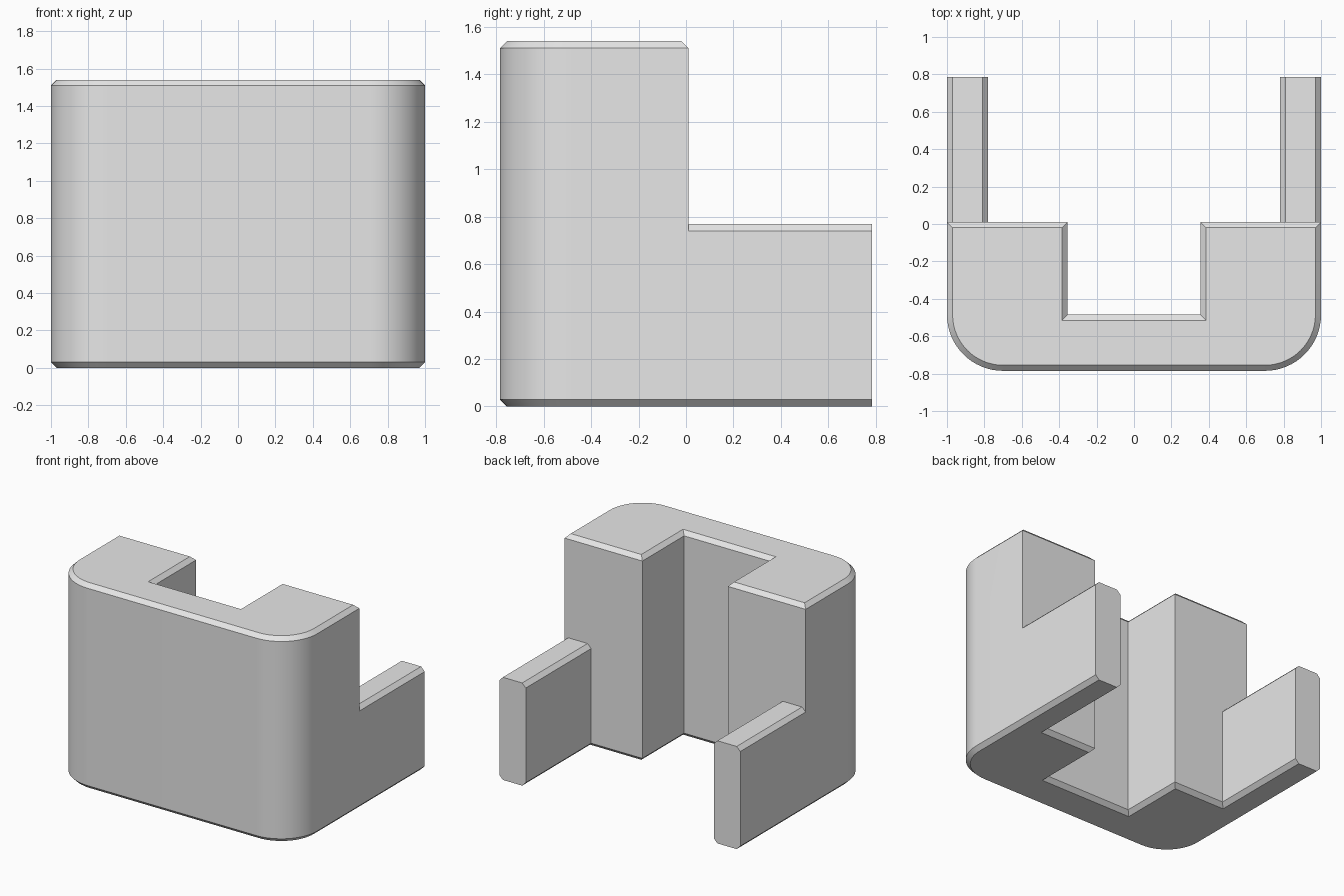
import bpy, bmesh, math
from mathutils import Vector

cube = bpy.data.objects.get("Cube")
if cube:
    bpy.data.objects.remove(cube, do_unlink=True)

BACK, FRONT = 0.01, -0.785      # main block depth
HEIGHT, ARM_HEIGHT = 1.54, 0.77
CHAMFER, RADIUS = 0.03, 0.3

grey = bpy.data.materials.new("plain grey")
grey.use_nodes = True
grey.diffuse_color = (0.8, 0.8, 0.8, 1)
grey.node_tree.nodes["Principled BSDF"].inputs["Base Color"].default_value = grey.diffuse_color


def inset(points, d):
    """Mitred inward offset of a counter-clockwise outline."""
    result = []
    for i, p in enumerate(points):
        a = (p - points[i - 1]).normalized()
        b = (points[(i + 1) % len(points)] - p).normalized()
        na, nb = Vector((-a.y, a.x)), Vector((-b.y, b.x))
        result.append(p + (na + nb) * d / (1 + na.dot(nb)))
    return result


def loft(name, rings):
    """Closed solid through a stack of matching rings."""
    bm = bmesh.new()
    loops = [[bm.verts.new(p) for p in ring] for ring in rings]
    for low, high in zip(loops, loops[1:]):
        for i in range(len(low)):
            j = (i + 1) % len(low)
            bm.faces.new((low[i], low[j], high[j], high[i]))
    bm.faces.new(loops[0][::-1])
    bm.faces.new(loops[-1])
    bmesh.ops.recalc_face_normals(bm, faces=bm.faces)
    mesh = bpy.data.meshes.new(name)
    bm.to_mesh(mesh)
    bm.free()
    mesh.materials.append(grey)
    obj = bpy.data.objects.new(name, mesh)
    bpy.context.collection.objects.link(obj)
    return obj


# Main block outline: rounded front corners, square notch at the back
half = []
STEPS = 16
for i in range(STEPS + 1):
    t = math.pi / 2 * i / STEPS
    half.append(Vector((1 - RADIUS + RADIUS * math.sin(t),
                        FRONT + RADIUS - RADIUS * math.cos(t))))
half += [Vector((1, BACK)), Vector((0.355, BACK)), Vector((0.355, -0.485))]
outline = half + [Vector((-p.x, p.y)) for p in reversed(half)]
small = inset(outline, CHAMFER)
layers = [(small, 0), (outline, CHAMFER), (outline, HEIGHT - CHAMFER), (small, HEIGHT)]
block = loft("main_block", [[(p.x, p.y, z) for p in ring] for ring, z in layers])

# Low rear arms: chamfered rectangle run straight back, joined to the block
X0, X1, C = 0.78, 1.0, CHAMFER
section = [(X0 + C, 0), (X1 - C, 0), (X1, C), (X1, ARM_HEIGHT - C),
           (X1 - C, ARM_HEIGHT), (X0 + C, ARM_HEIGHT), (X0, ARM_HEIGHT - C), (X0, C)]
arms = [loft(name, [[(s * x, y, z) for x, z in section] for y in (-0.2, -FRONT)])
        for name, s in (("left_arm", 1), ("right_arm", -1))]

bpy.context.view_layer.objects.active = block
for arm in arms:
    mod = block.modifiers.new("join_" + arm.name, 'BOOLEAN')
    mod.operation = 'UNION'
    mod.solver = 'EXACT'
    mod.object = arm
    bpy.ops.object.modifier_apply(modifier=mod.name)
    bpy.data.objects.remove(arm, do_unlink=True)

# Smooth rounded corners, crisp chamfers
bpy.ops.object.select_all(action='DESELECT')
block.select_set(True)
bpy.ops.object.shade_smooth_by_angle(angle=math.radians(30))
